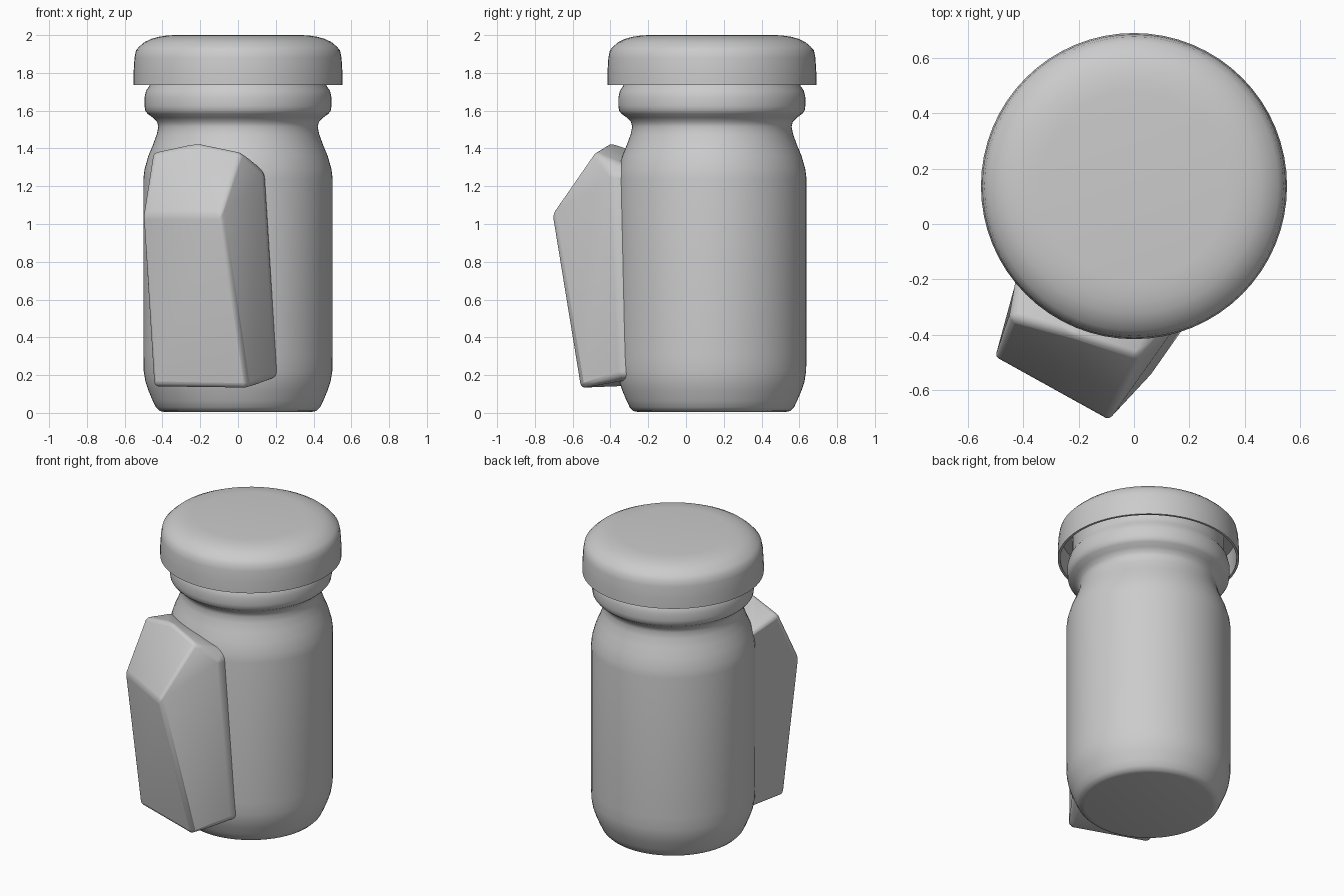
import bpy, bmesh, math

cube = bpy.data.objects.get("Cube")
if cube:
    bpy.data.objects.remove(cube, do_unlink=True)

CENTRE_Y = 0.137  # axis of the jar

grey = bpy.data.materials.new("plain grey")
grey.use_nodes = True
grey.diffuse_color = (0.6, 0.6, 0.6, 1)
bsdf = next(n for n in grey.node_tree.nodes if n.type == 'BSDF_PRINCIPLED')
bsdf.inputs["Base Color"].default_value = (0.6, 0.6, 0.6, 1)


def add_object(name, bm, angle):
    """Turn a bmesh into a smooth-shaded object."""
    bmesh.ops.recalc_face_normals(bm, faces=bm.faces)
    mesh = bpy.data.meshes.new(name)
    bm.to_mesh(mesh)
    bm.free()
    mesh.materials.append(grey)
    obj = bpy.data.objects.new(name, mesh)
    bpy.context.collection.objects.link(obj)
    bpy.ops.object.select_all(action='DESELECT')
    obj.select_set(True)
    bpy.context.view_layer.objects.active = obj
    bpy.ops.object.shade_smooth_by_angle(angle=math.radians(angle))
    return obj


def lathe(name, profile, angle=40, steps=64):
    """Spin a (radius, height) profile round the jar axis."""
    bm = bmesh.new()
    verts = [bm.verts.new((r, 0, z)) for r, z in profile]
    edges = [bm.edges.new(pair) for pair in zip(verts, verts[1:])]
    bmesh.ops.spin(bm, geom=verts + edges, cent=(0, 0, 0), axis=(0, 0, 1),
                   angle=math.tau, steps=steps)
    bmesh.ops.remove_doubles(bm, verts=bm.verts, dist=0.0005)
    bmesh.ops.translate(bm, verts=bm.verts, vec=(0, CENTRE_Y, 0))
    return add_object(name, bm, angle)


# Jar: rounded foot, straight wall, shoulder, groove and neck bead
lathe("jar_body", [
    (0, 0.005), (0.39, 0.005), (0.415, 0.01), (0.435, 0.03), (0.452, 0.065),
    (0.475, 0.12), (0.49, 0.165), (0.499, 0.22), (0.501, 0.3), (0.501, 1.24),
    (0.495, 1.29), (0.475, 1.36), (0.45, 1.42), (0.43, 1.475), (0.422, 1.515),
    (0.428, 1.54), (0.45, 1.563), (0.478, 1.583), (0.491, 1.60),
    (0.495, 1.625), (0.495, 1.67), (0.487, 1.705), (0.47, 1.73),
    (0.462, 1.76), (0.462, 1.88), (0, 1.88)])

# Lid: hollow cap with a rounded upper edge
lathe("lid", [
    (0, 1.89), (0.53, 1.89), (0.538, 1.735), (0.553, 1.735), (0.553, 1.80),
    (0.548, 1.88), (0.540, 1.92), (0.522, 1.94), (0.495, 1.963),
    (0.46, 1.98), (0.42, 1.991), (0.38, 1.997), (0.34, 2.0), (0, 2.0)], 35)

# Grip: tapered block leaning out of the wall, with a sloping top
corners = [
    (-0.41, -0.10, 1.33), (0.14, -0.26, 1.28),    # top, inside the jar
    (-0.45, -0.34, 1.38), (0.02, -0.48, 1.38),    # top ridge
    (-0.22, -0.40, 1.43), (0.14, -0.385, 1.26),
    (-0.505, -0.48, 1.05), (-0.09, -0.71, 1.05),  # outermost edge
    (-0.445, -0.40, 0.14), (0.05, -0.56, 0.13),   # lower front
    (-0.40, -0.10, 0.15), (0.21, -0.24, 0.19),    # bottom, inside the jar
    (0.205, -0.34, 0.20),
]
bm = bmesh.new()
for c in corners:
    bm.verts.new(c)
bmesh.ops.convex_hull(bm, input=bm.verts)
bmesh.ops.dissolve_limit(bm, angle_limit=math.radians(9),
                         verts=bm.verts, edges=bm.edges)
grip = add_object("side_grip", bm, 60)
bevel = grip.modifiers.new("soft_edges", 'BEVEL')
bevel.width = 0.055
bevel.segments = 4
bevel.limit_method = 'ANGLE'
bevel.angle_limit = math.radians(20)
